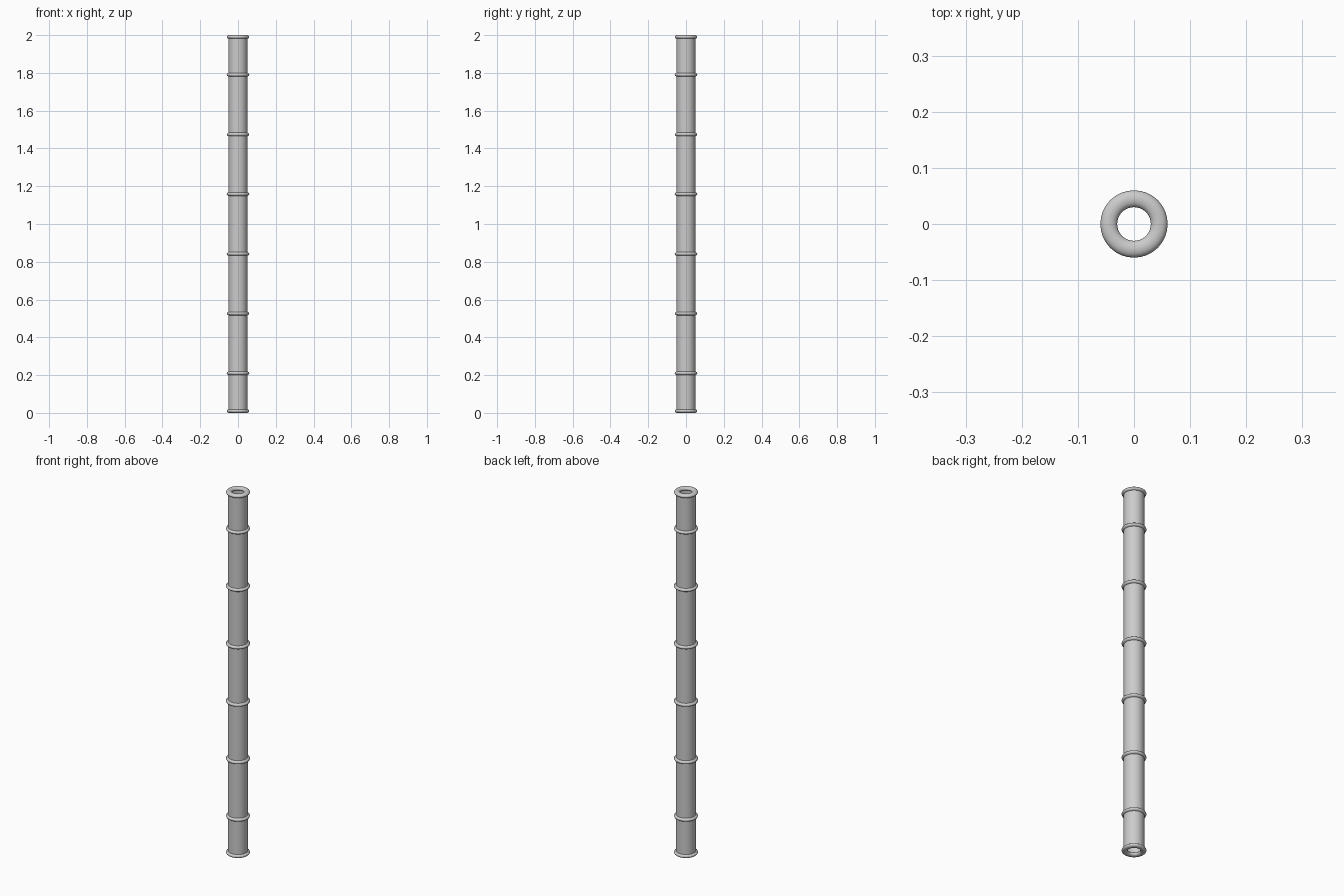
import bpy, math

if "Cube" in bpy.data.objects:
    bpy.data.objects.remove(bpy.data.objects["Cube"])

SIDES = 32
HEIGHT = 2.0

def lathe(name, profile, closed):
    """Revolve (radius, z) points around the z axis."""
    n = len(profile)
    verts = [(r * math.cos(2 * math.pi * i / SIDES), r * math.sin(2 * math.pi * i / SIDES), z)
             for i in range(SIDES) for r, z in profile]
    faces = []
    for i in range(SIDES):
        a, b = i * n, (i + 1) % SIDES * n
        for j in range(n if closed else n - 1):
            k = (j + 1) % n
            faces.append((a + j, b + j, b + k, a + k))
    mesh = bpy.data.meshes.new(name)
    mesh.from_pydata(verts, [], faces)
    mesh.shade_smooth()
    obj = bpy.data.objects.new(name, mesh)
    bpy.context.collection.objects.link(obj)
    return obj

# Hollow thin-walled pole, open at both ends
lathe("pole_tube", [(0.05, 0.01), (0.05, HEIGHT - 0.01)], False)

# Flattened rounded rings: one at each end and six nodes along the pole
ring_profile = [(0.045 + 0.015 * math.cos(2 * math.pi * i / 12),
                 0.01 * math.sin(2 * math.pi * i / 12)) for i in range(12)]
heights = [0.01] + [0.21 + 0.316 * i for i in range(6)] + [HEIGHT - 0.01]
for i, z in enumerate(heights):
    ring = lathe(f"node_ring_{i + 1}", ring_profile, True)
    ring.location.z = z
